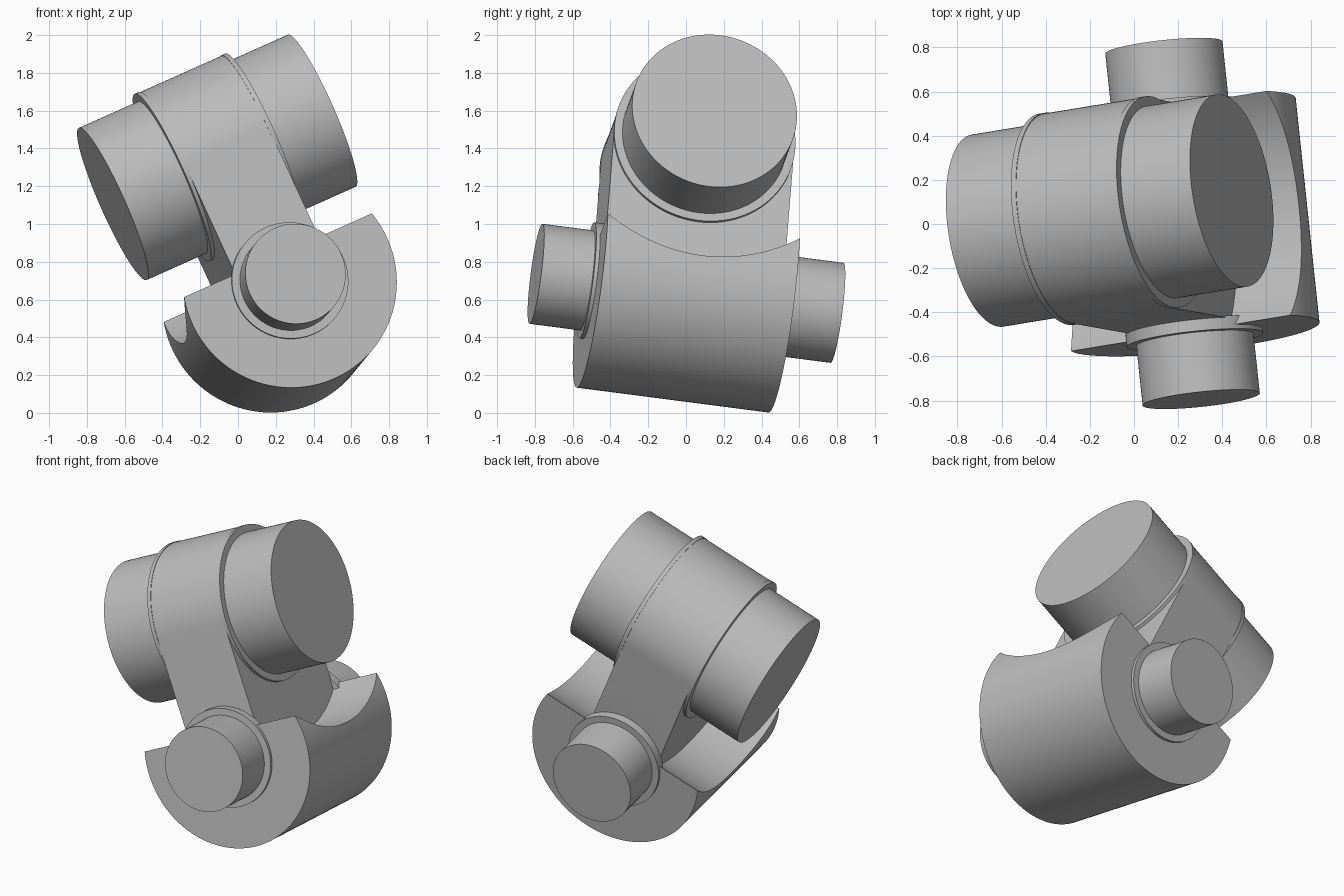
import bpy, bmesh, math
from mathutils import Matrix, Vector

if "Cube" in bpy.data.objects:
    bpy.data.objects.remove(bpy.data.objects["Cube"])

# Tilted joint frame: u = upper barrel axis, v = pin axis, w = pin to barrel
U = Vector((0.903, 0.148, 0.4026)).normalized()
W = U.cross(Vector((-0.105, 0.986, -0.128))).normalized()
V = W.cross(U)
FRAME = Matrix.Translation((0.22, 0.0025, 0.633)) @ Matrix((U, V, W)).transposed().to_4x4()
RISE = 0.794          # distance between the two axes
TO_U = Matrix.Rotation(math.pi / 2, 4, 'Y')
TO_V = Matrix.Rotation(-math.pi / 2, 4, 'X')

steel = bpy.data.materials.new("grey steel")
steel.diffuse_color = (0.5, 0.5, 0.5, 1)
steel.use_nodes = True
steel.node_tree.nodes["Principled BSDF"].inputs["Base Color"].default_value = steel.diffuse_color


def finish(name, bm):
    bmesh.ops.recalc_face_normals(bm, faces=bm.faces)
    mesh = bpy.data.meshes.new(name)
    bm.to_mesh(mesh)
    bm.free()
    mesh.materials.append(steel)
    obj = bpy.data.objects.new(name, mesh)
    bpy.context.collection.objects.link(obj)
    obj.matrix_world = FRAME
    return obj


def smooth(obj):
    bpy.ops.object.select_all(action='DESELECT')
    obj.select_set(True)
    bpy.context.view_layer.objects.active = obj
    bpy.ops.object.shade_smooth_by_angle(angle=math.radians(30))


def cylinder(name, turn, radius, start, end, w=0.0, sides=128):
    """Cylinder between two positions along the u or v axis."""
    bm = bmesh.new()
    place = Matrix.Translation((0, 0, w)) @ turn @ Matrix.Translation((0, 0, (start + end) / 2))
    bmesh.ops.create_cone(bm, cap_ends=True, segments=sides, radius1=radius,
                          radius2=radius, depth=abs(end - start), matrix=place)
    return finish(name, bm)


# Arm: round-topped plate reaching down into the cradle
bm = bmesh.new()
N = 64
profile = [(-0.482, -0.1), (0.482, -0.1)]
profile += [(0.482 * math.cos(math.pi * i / N), RISE + 0.482 * math.sin(math.pi * i / N))
            for i in range(N + 1)]
face = bm.faces.new([bm.verts.new((-0.245, v, w)) for v, w in profile])
ext = bmesh.ops.extrude_face_region(bm, geom=[face])
bmesh.ops.translate(bm, vec=(0.49, 0, 0),
                    verts=[g for g in ext["geom"] if isinstance(g, bmesh.types.BMVert)])
smooth(finish("arm", bm))

# Cradle: drum hollowed by a larger cylinder around the barrel axis
cradle = cylinder("cradle", TO_V, 0.57, -0.515, 0.515)
cutter = cylinder("cradle_cutter", TO_U, 0.825, -1.0, 1.0, RISE, 192)
cutter.hide_render = True
mod = cradle.modifiers.new("hollow", 'BOOLEAN')
mod.operation = 'DIFFERENCE'
mod.solver = 'EXACT'
mod.object = cutter
bpy.context.view_layer.objects.active = cradle
bpy.ops.object.modifier_apply(modifier=mod.name)
bpy.data.objects.remove(cutter)
smooth(cradle)

# Barrel ends, pin ends and their thin collars, on both sides
for side, s in (("a", -1), ("b", 1)):
    smooth(cylinder("barrel_collar_" + side, TO_U, 0.485, s * 0.24, s * 0.265, RISE))
    smooth(cylinder("barrel_end_" + side, TO_U, 0.441, s * 0.26, s * 0.612, RISE))
    smooth(cylinder("pin_collar_" + side, TO_V, 0.31, s * 0.475, s * 0.535))
    smooth(cylinder("pin_end_" + side, TO_V, 0.267, s * 0.53, s * 0.808))
